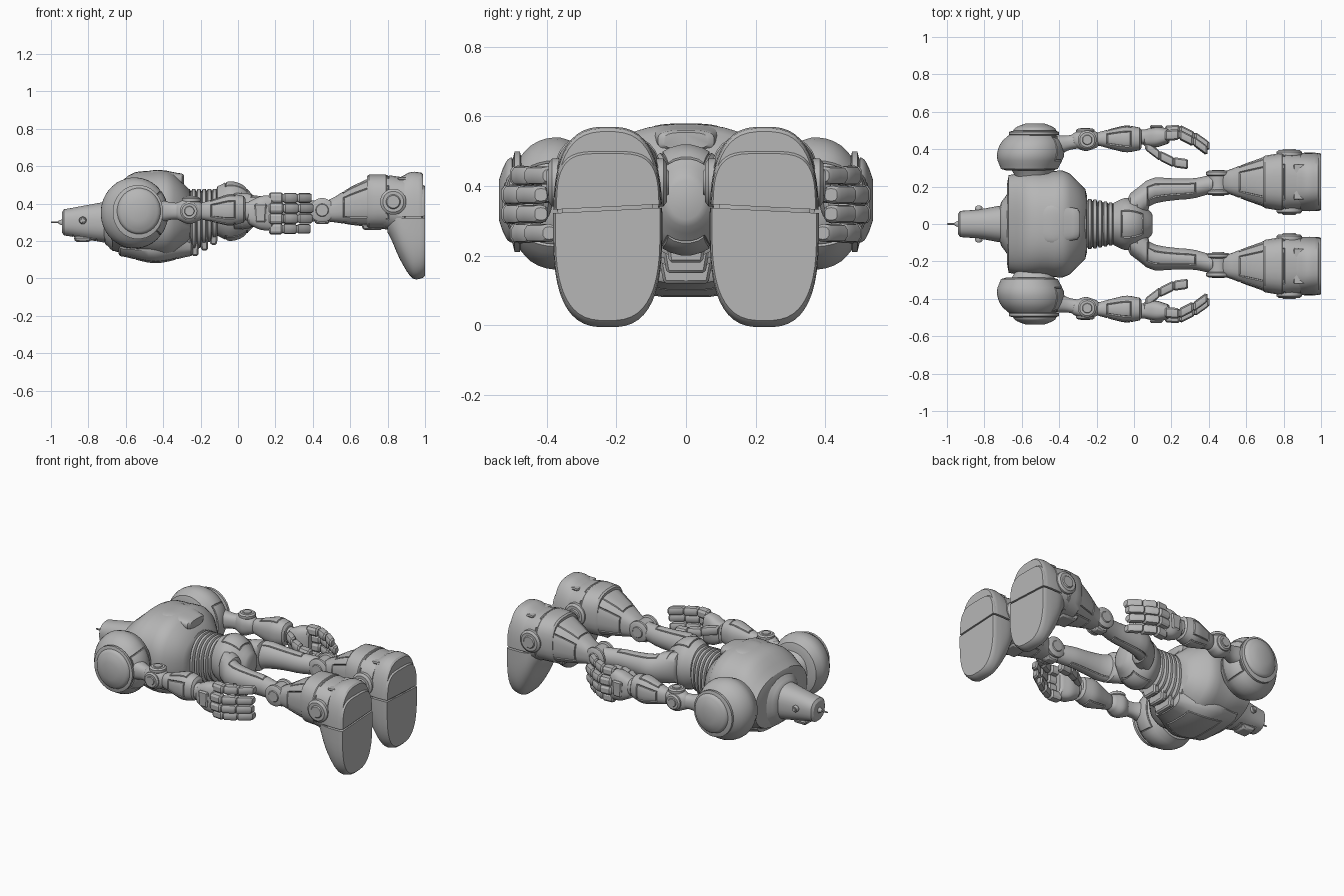
import bpy, bmesh, math
from mathutils import Matrix, Vector

default_cube = bpy.data.objects.get("Cube")
if default_cube:
    bpy.data.objects.remove(default_cube)

tone = 0.47
colour = (tone, tone, tone, 1)
grey = bpy.data.materials.new("plain grey")
grey.use_nodes = True
grey.diffuse_color = colour
grey.node_tree.nodes["Principled BSDF"].inputs["Base Color"].default_value = colour

UP, DOWN = Vector((0, 0, 1)), Vector((0, 0, -1))
OUT, AHEAD = Vector((0, 1, 0)), Vector((1, 0, 0))


def link(name, mesh):
    obj = bpy.data.objects.new(name, mesh)
    bpy.context.collection.objects.link(obj)
    return obj


def finish(name, bm):
    bmesh.ops.recalc_face_normals(bm, faces=bm.faces)
    mesh = bpy.data.meshes.new(name)
    bm.to_mesh(mesh)
    bm.free()
    mesh.materials.append(grey)
    obj = link(name, mesh)
    bpy.ops.object.select_all(action='DESELECT')
    obj.select_set(True)
    bpy.context.view_layer.objects.active = obj
    bpy.ops.object.shade_smooth_by_angle(angle=math.radians(32))


def sample(values, t):
    """Smooth curve through evenly spaced values; a single number stays constant."""
    if not isinstance(values, list):
        return values
    last = len(values) - 1
    i = min(int(t * last), last - 1)
    u = t * last - i
    before, after = values[max(i - 1, 0)], values[min(i + 2, last)]
    p, q = values[i], values[i + 1]
    m, k = (q - before) / 2, (after - p) / 2
    h = u * u * (3 - 2 * u)
    return p + (q - p) * h + m * u * (1 - u) ** 2 - k * u * u * (1 - u)


def shell(name, start, end, side=0, lift=0.36, wide=0.1, tall=None, axis='x', steps=10,
          sides=28, square=2.4, cap=0.01, lip=0.8, panels=(), clip=None):
    """Superellipse body from start to end with bevelled ends and sunken seam panels."""
    tall = wide if tall is None else tall
    length = end - start
    cap = min(cap, abs(length) / 4) / abs(length)
    stops = [(0, lip)] + [(cap + (1 - 2 * cap) * i / steps, 1) for i in range(steps + 1)] + [(1, lip)]

    def place(along, a, b):
        return Vector({'x': (along, a, b), 'y': (a, along, b), 'z': (a, b, along)}[axis])

    bm = bmesh.new()
    loops = []
    for t, k in stops:
        loop = []
        for i in range(sides):
            angle = math.tau * (i + 0.5) / sides
            c, s = math.cos(angle), math.sin(angle)
            a = sample(side, t) + k * sample(wide, t) * math.copysign(abs(c) ** (2 / square), c)
            b = sample(lift, t) + k * sample(tall, t) * math.copysign(abs(s) ** (2 / square), s)
            loop.append(bm.verts.new(place(start + length * t, a, b)))
        loops.append(loop)
    middle = []
    for (t, k), p, q in zip(stops, loops, loops[1:]):
        for i in range(sides):
            j = (i + 1) % sides
            face = bm.faces.new((p[i], p[j], q[j], q[i]))
            turn = math.tau * (i + 1) / sides
            if 0.2 < t < 0.7:
                middle.append((face, place(0, math.cos(turn), math.sin(turn))))
    bm.faces.new(loops[0])
    bm.faces.new(loops[-1])
    bmesh.ops.recalc_face_normals(bm, faces=bm.faces)
    for direction in panels:
        picked = [face for face, heading in middle if heading.dot(direction) > 0.8]
        bmesh.ops.inset_region(bm, faces=picked, thickness=0.004, depth=-0.006)
        bmesh.ops.inset_region(bm, faces=picked, thickness=0.004, depth=0.006)
    if clip:
        point, normal = clip
        cut = bmesh.ops.bisect_plane(bm, geom=bm.verts[:] + bm.edges[:] + bm.faces[:],
                                     plane_co=point, plane_no=normal, clear_outer=True)
        rim = [g for g in cut['geom_cut'] if isinstance(g, bmesh.types.BMEdge)]
        bmesh.ops.edgeloop_fill(bm, edges=rim)
    finish(name, bm)


def disc(name, x, y, z, radius, depth=0.03, axis='y'):
    """Bevelled joint cap with a raised hub."""
    along, side, lift = {'y': (y, x, z), 'z': (z, x, y)}[axis]
    for part, size, half in ((name, radius, depth / 2), (name + "_hub", radius * 0.6, depth * 0.65)):
        shell(part, along - half, along + half, side, lift, wide=size,
              axis=axis, steps=1, sides=24, square=2)


def block(name, centre, size, taper=0.8):
    """Bevelled plate that narrows downwards."""
    bm = bmesh.new()
    bmesh.ops.create_cube(bm, size=1)
    for v in bm.verts:
        k = taper if v.co.z < 0 else 1
        v.co = Vector(centre) + Vector((v.co.x * size[0] * k, v.co.y * size[1] * k, v.co.z * size[2]))
    bmesh.ops.bevel(bm, geom=bm.edges[:], offset=0.008, segments=1, affect='EDGES')
    finish(name, bm)


# Head, collar and antenna
shell("head", -0.94, -0.7, lift=0.3, wide=[0.07, 0.08, 0.1], tall=[0.07, 0.09, 0.11], panels=(DOWN,))
shell("collar", -0.72, -0.66, lift=0.3, wide=[0.11, 0.18], tall=[0.11, 0.16], steps=4)
shell("antenna", -1, -0.93, lift=0.3, wide=0.005, sides=8, steps=1)
shell("antenna_base", -0.96, -0.93, lift=0.3, wide=[0.01, 0.02], sides=12, steps=1)
block("visor", (-0.83, 0, 0.21), (0.1, 0.1, 0.03))
# Torso with chest and back plates
shell("torso", -0.68, -0.25, lift=[0.31, 0.34, 0.34, 0.34, 0.33], wide=[0.26, 0.28, 0.28, 0.28, 0.18],
      tall=[0.16, 0.22, 0.235, 0.23, 0.14], sides=48)
shell("chest_plate", -0.64, -0.24, lift=0.18, wide=[0.18, 0.2, 0.11], tall=[0.06, 0.1, 0.06],
      sides=16, square=3, panels=(DOWN,))
shell("back_ridge", -0.57, -0.29, lift=[0.53, 0.55, 0.53], wide=[0.08, 0.11, 0.08], tall=0.03, square=3)
# Ribbed waist and belly guards
for i in range(6):
    x, shrink = -0.28 + i * 0.028, i * 0.008
    shell("waist_rib", x, x + 0.03, lift=0.305 + shrink, wide=0.14 - shrink * 0.6, tall=0.175 - shrink,
          steps=1, lip=0.9)
for i in range(3):
    block("belly_guard", (-0.23 + i * 0.05, 0, 0.16 + i * 0.03), (0.045, 0.16 - i * 0.02, 0.08))
# Pelvis
shell("pelvis", -0.12, 0.1, wide=[0.11, 0.14, 0.12, 0.06], tall=[0.13, 0.16, 0.14, 0.07],
      square=2, panels=(UP, DOWN))

# Domed shoulder with rim and outer cap; right-hand parts are mirrored at the end
disc("right_head_bolt", -0.83, 0.08, 0.31, radius=0.02)
shell("right_shoulder_socket", 0.24, 0.32, axis='y', side=-0.54, lift=0.35, wide=[0.09, 0.13])
shell("right_shoulder", 0.285, 0.52, axis='y', side=[-0.56, -0.54], lift=0.35, sides=40, square=2,
      wide=[0.15, 0.18, 0.16, 0.08], tall=[0.16, 0.19, 0.17, 0.09], panels=(AHEAD,))
shell("right_shoulder_rim", 0.47, 0.5, axis='y', side=-0.535, lift=0.355, square=2, wide=0.135, tall=0.145, steps=1)
shell("right_shoulder_cap", 0.49, 0.538, axis='y', side=-0.53, lift=0.36, square=2,
      wide=[0.12, 0.105, 0.06], tall=[0.125, 0.115, 0.07])

# Arm down to the wrist
shell("right_upper_arm", -0.42, -0.27, side=[0.42, 0.45], wide=[0.055, 0.04, 0.045], tall=[0.06, 0.045, 0.05])
shell("right_elbow", -0.33, -0.19, side=0.45, wide=[0.035, 0.06, 0.04], tall=[0.045, 0.07, 0.045])
disc("right_elbow_cap", -0.26, 0.495, 0.36, radius=0.05)
disc("right_elbow_top_cap", -0.25, 0.45, 0.42, radius=0.05, axis='z')
shell("right_forearm", -0.2, 0.04, side=0.455, lift=[0.36, 0.37], wide=[0.035, 0.055, 0.072, 0.06],
      tall=[0.045, 0.065, 0.085, 0.07], panels=(OUT, UP, DOWN))
shell("right_wrist", 0.03, 0.07, side=0.465, wide=0.04, tall=0.05, steps=1)

# Palm, four curled fingers on an arched row of knuckles, and thumb
shell("right_palm", 0.05, 0.19, side=[0.46, 0.47], lift=0.35, wide=[0.045, 0.055, 0.04],
      tall=[0.06, 0.09, 0.095], square=2.8)
block("right_hand_plate", (0.12, 0.52, 0.35), (0.07, 0.02, 0.1))
for finger in range(4):
    z = 0.43 - finger * 0.055
    arch = (finger - 1.5) ** 2 * 0.012
    joint = 0.08 - abs(finger - 1.2) * 0.003
    bend = [0.5, 0.505, 0.47, 0.42]
    for i in range(3):
        x, y = 0.165 + i * joint, [value - arch for value in bend[i:i + 2]]
        shell("right_finger", x, x + joint, side=y, lift=z, wide=0.03 - i * 0.002,
              steps=2, sides=10, square=2.8, lip=0.7)
for i in range(3):
    x, bend = 0.06 + i * 0.075, [0.42, 0.365, 0.33, 0.32]
    shell("right_thumb", x, x + 0.08, side=bend[i:i + 2], lift=0.38 - i * 0.01, wide=0.028,
          steps=2, sides=10, square=2.8, lip=0.7)

# Thigh and knee
shell("right_thigh", -0.03, 0.43, side=[0.08, 0.17, 0.185, 0.19, 0.215], wide=[0.08, 0.072, 0.06, 0.054, 0.05],
      tall=[0.1, 0.085, 0.07, 0.063, 0.055], square=2, panels=(UP, DOWN))
shell("right_hip_cuff", 0.01, 0.08, side=[0.1, 0.15], wide=0.08, tall=[0.1, 0.09], steps=3)
shell("right_knee", 0.165, 0.275, axis='y', side=0.45, lift=0.365, wide=0.055, square=2)
block("right_knee_guard", (0.45, 0.22, 0.31), (0.09, 0.07, 0.04))
# Flared shin with joint caps on both flanks
shell("right_shin", 0.47, 0.9, side=0.225, lift=[0.36, 0.39, 0.41, 0.39], wide=[0.055, 0.105, 0.15, 0.15],
      tall=[0.055, 0.105, 0.142, 0.15], square=2.7, panels=(UP, DOWN, OUT, -OUT))
shell("right_shin_cuff", 0.69, 0.8, side=0.225, lift=0.41, wide=[0.14, 0.157], tall=0.145,
      square=2.7, steps=2, lip=0.95)
block("right_shin_guard", (0.72, 0.225, 0.28), (0.13, 0.14, 0.04))
for flank in (-1, 1):
    disc("right_knee_cap", 0.45, 0.22 + flank * 0.05, 0.365, radius=0.065)
    disc("right_ankle_cap", 0.83, 0.225 + flank * 0.15, 0.41, radius=0.07, depth=0.04)

# Foot split into toe and calf armour along a tilted groove, with a heel block behind
slope = Vector((0, 0.05, 1))
lower, upper = ((0, 0.225, 0.33), slope), ((0, 0.225, 0.34), -slope)
for part, back, cut in (("toe", 1, lower), ("calf_armour", 0.99, upper)):
    shell("right_" + part, 0.8, back, side=0.225, lift=[0.38, 0.32, 0.285, 0.285],
          wide=[0.12, 0.15, 0.157, 0.155], tall=[0.14, 0.22, 0.285, 0.28], sides=48, square=2.8,
          lip=0.97, clip=cut)
shell("right_heel", 0.88, 1, side=0.225, lift=0.29, wide=0.152, tall=0.21, sides=48, square=4, lip=0.97, clip=upper)
shell("right_foot_core", 0.85, 0.99, side=0.225, lift=0.335, wide=0.13, tall=0.06, square=4)
block("right_heel_strap", (0.9, 0.225, 0.52), (0.1, 0.2, 0.04))

# Mirror every right-hand part to the left
for obj in list(bpy.context.collection.objects):
    if obj.name.startswith("right_"):
        mesh = obj.data.copy()
        mesh.transform(Matrix.Scale(-1, 4, OUT))
        mesh.flip_normals()
        link(obj.name.replace("right_", "left_"), mesh)
